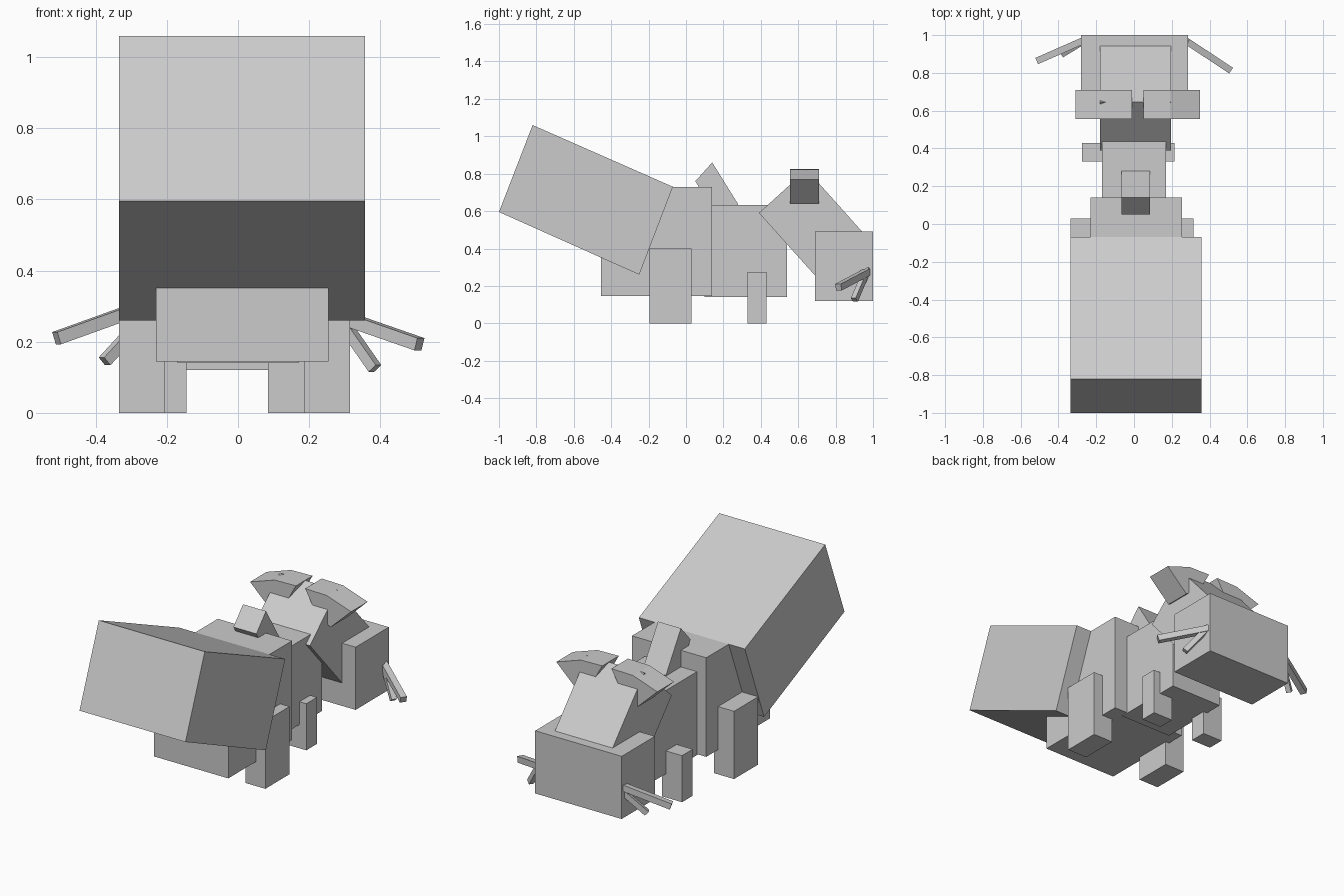
import bpy, bmesh
from mathutils import Vector

cube = bpy.data.objects.get("Cube")
if cube:
    bpy.data.objects.remove(cube, do_unlink=True)

grey = bpy.data.materials.new("plain grey")
grey.use_nodes = True
colour = (0.6, 0.6, 0.6, 1)
grey.diffuse_color = colour
grey.node_tree.nodes["Principled BSDF"].inputs["Base Color"].default_value = colour


def prism(name, near, far):
    """Join two matching outlines into a closed solid."""
    bm = bmesh.new()
    a = [bm.verts.new(p) for p in near]
    b = [bm.verts.new(p) for p in far]
    bm.faces.new(a)
    bm.faces.new(b)
    for i in range(len(a)):
        j = (i + 1) % len(a)
        bm.faces.new((a[i], a[j], b[j], b[i]))
    bmesh.ops.recalc_face_normals(bm, faces=bm.faces)
    mesh = bpy.data.meshes.new(name)
    bm.to_mesh(mesh)
    bm.free()
    mesh.materials.append(grey)
    obj = bpy.data.objects.new(name, mesh)
    bpy.context.collection.objects.link(obj)
    return obj


def side_profile(name, x0, x1, outline):
    """Extrude a (y, z) outline across x."""
    return prism(name, [(x0, y, z) for y, z in outline], [(x1, y, z) for y, z in outline])


def box(name, x0, x1, y0, y1, z0, z1):
    return side_profile(name, x0, x1, [(y0, z0), (y1, z0), (y1, z1), (y0, z1)])


def bar(name, start, end, size):
    """Square rod between two points."""
    start, end = Vector(start), Vector(end)
    d = (end - start).normalized()
    u = d.cross(Vector((0, 0, 1))).normalized() * size / 2
    v = d.cross(u).normalized() * size / 2
    ring = [u + v, u - v, -u - v, v - u]
    return prism(name, [start + r for r in ring], [end + r for r in ring])


# Body and tail
box("hind_body", -0.23, 0.255, -0.455, 0.14, 0.145, 0.73)
box("fore_body", -0.17, 0.17, 0.10, 0.54, 0.14, 0.632)
side_profile("tail", -0.335, 0.357, [(-1, 0.595), (-0.82, 1.06), (-0.07, 0.73), (-0.25, 0.26)])
side_profile("back_tuft", -0.065, 0.085, [(0.05, 0.76), (0.14, 0.86), (0.28, 0.635), (0.19, 0.53)])

# Head and muzzle
side_profile("head", -0.18, 0.197, [(0.39, 0.59), (0.645, 0.822), (0.975, 0.453), (0.72, 0.222)])
box("muzzle", -0.28, 0.285, 0.69, 1.0, 0.12, 0.49)

# Legs
for side, hind_x, fore_x in (("right", -0.335, -0.275), ("left", 0.185, 0.085)):
    box(side + "_hind_leg", hind_x, hind_x + 0.13, -0.195, 0.03, 0, 0.4)
    box(side + "_front_leg", fore_x, fore_x + 0.13, 0.33, 0.43, 0, 0.275)

# Ears: outline given as distance from the inner tip, then height
ear = [(0, 0.825), (0.14, 0.822), (0.3, 0.768), (0.165, 0.64), (0.07, 0.70)]
for side, sign, inner in (("right", -1, -0.01), ("left", 1, 0.05)):
    outline = [(inner + sign * d, z) for d, z in ear]
    prism(side + "_ear", [(x, 0.555, z) for x, z in outline], [(x, 0.71, z) for x, z in outline])

# Whiskers
bar("left_upper_whisker", (0.26, 0.98, 0.28), (0.51, 0.815, 0.193), 0.036)
bar("left_lower_whisker", (0.27, 0.97, 0.29), (0.385, 0.9, 0.125), 0.03)
bar("right_upper_whisker", (-0.26, 0.975, 0.3), (-0.51, 0.865, 0.21), 0.036)
bar("right_lower_whisker", (-0.26, 0.97, 0.27), (-0.375, 0.9, 0.145), 0.03)
